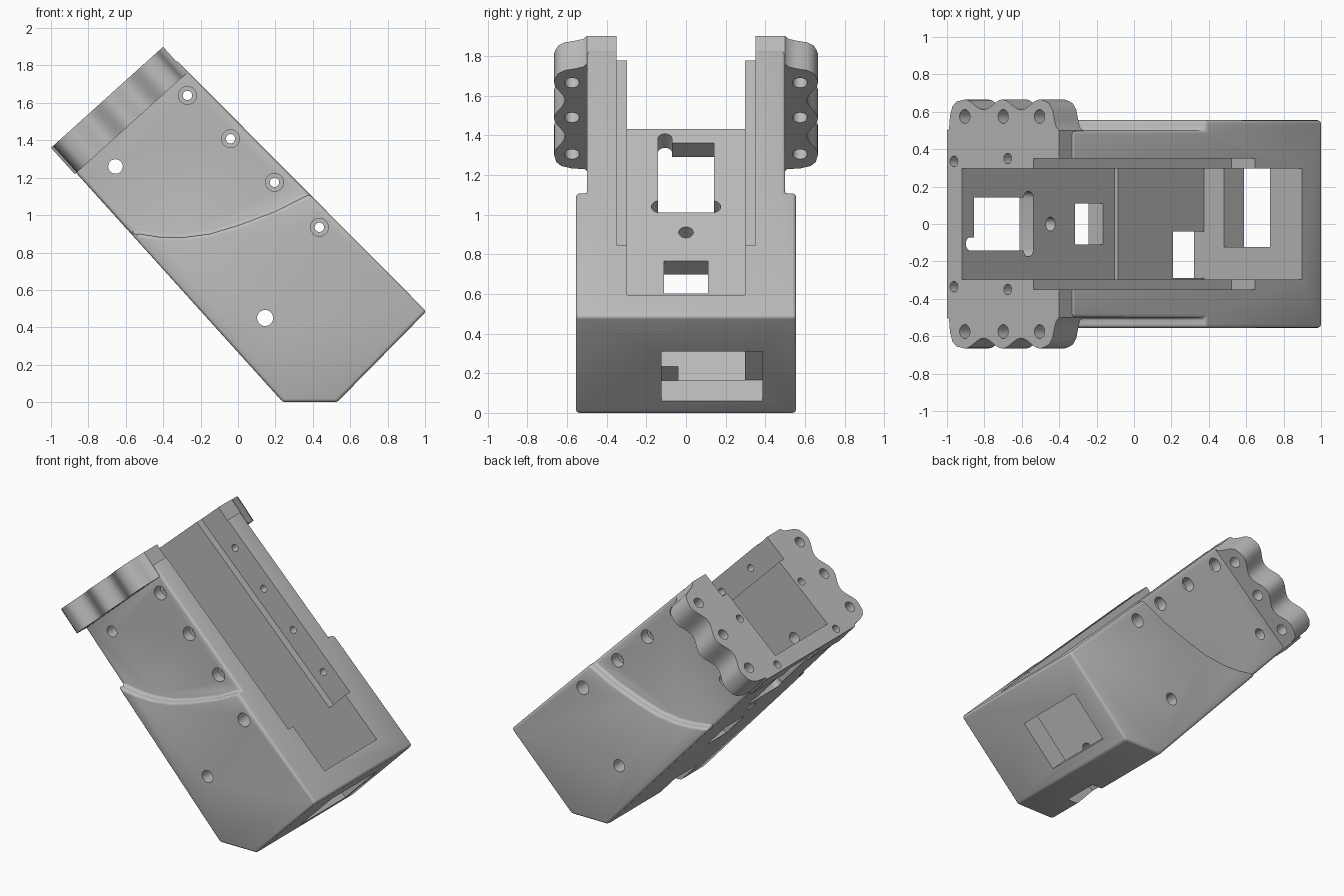
import bpy, math
from mathutils import Vector

if "Cube" in bpy.data.objects:
    bpy.data.objects.remove(bpy.data.objects["Cube"], do_unlink=True)

grey = bpy.data.materials.new("plain grey")
grey.use_nodes = True
COLOUR = (0.5, 0.5, 0.5, 1)
grey.diffuse_color = COLOUR
grey.node_tree.nodes["Principled BSDF"].inputs["Base Color"].default_value = COLOUR

X, Y, Z = Vector((1, 0, 0)), Vector((0, 1, 0)), Vector((0, 0, 1))
U = Vector((0.669, 0, -0.743))       # down the length of the housing
V = Vector((0.743, 0, 0.669))        # from its underside to its open side
CORNER = Vector((-1, 0, 1.36))


def prism(name, pts, origin, a, b, along):
    """Extrude a 2D outline lying on axes a, b."""
    if a.cross(b).dot(along) > 0:
        pts = pts[::-1] if area(pts) < 0 else pts
    else:
        pts = pts if area(pts) < 0 else pts[::-1]
    n = len(pts)
    low = [origin + a * p + b * q for p, q in pts]
    faces = [list(range(n))[::-1], list(range(n, 2 * n))]
    faces += [[i, (i + 1) % n, n + (i + 1) % n, n + i] for i in range(n)]
    mesh = bpy.data.meshes.new(name)
    mesh.from_pydata(low + [p + along for p in low], [], faces)
    mesh.materials.append(grey)
    obj = bpy.data.objects.new(name, mesh)
    bpy.context.scene.collection.objects.link(obj)
    return obj


def area(pts):
    return sum(p[0] * q[1] - q[0] * p[1] for p, q in zip(pts, pts[1:] + pts[:1]))


cutters = []


def cut(*args):
    obj = prism("cutter", *args)
    obj.hide_render = True
    cutters.append(obj)
    return obj


def side_cut(pts, y0, y1):
    return cut(pts, Y * y0, X, Z, Y * (y1 - y0))


def circle(r, n=24):
    return [(r * math.cos(math.tau * i / n), r * math.sin(math.tau * i / n)) for i in range(n)]


def boolean(obj, tool, operation):
    m = obj.modifiers.new(operation.lower(), "BOOLEAN")
    m.object, m.operation, m.solver = tool, operation, "EXACT"


# Main housing
housing = prism("housing",
                [(-0.9, 1.264), (0.24, 0), (0.53, 0), (1.007, 0.485), (-0.33, 1.83)],
                Y * -0.555, X, Z, Y * 1.11)

# Narrower upper sides, ending in a curved step
step = [(-0.75, 0.9), (-0.53, 0.9), (-0.42, 0.883), (-0.3, 0.88), (-0.15, 0.9), (0, 0.945),
        (0.2, 1.02), (0.39, 1.115), (0.6, 1.22), (0.1, 2.2), (-1.5, 2.2), (-1.5, 0.9)]
for y0, y1 in ((-0.8, -0.5), (0.5, 0.8)):
    boolean(housing, side_cut(step, y0, y1), "DIFFERENCE")
bevel = housing.modifiers.new("soft edges", "BEVEL")
bevel.width, bevel.segments = 0.025, 3
bevel.limit_method, bevel.angle_limit = "ANGLE", math.radians(30)

# End flange with three lobes on each side
LOBES = (0.128, 0.404, 0.666)
edge = [(0, 0.5), (0.015, 0.51), (0.022, 0.58), (0.04, 0.63), (0.07, 0.655)]
for i in range(25):
    s = 0.1 + 0.6 * i / 24
    edge.append((s, 0.638 + 0.028 * math.cos(math.tau * (s - 0.128) / 0.27)))
edge += [(0.735, 0.645), (0.76, 0.61), (0.772, 0.56), (0.785, 0.52), (0.807, 0.5)]
flange = prism("flange", edge + [(s, -y) for s, y in reversed(edge)], CORNER, V, Y, U * 0.19)
boolean(housing, flange, "UNION")

first = len(cutters)

# Deep channel and wider shallow channel
side_cut([(-0.99, 1.508), (-0.105, 0.535), (-0.085, 0.553), (0.375, 0.055),
          (1.105, 0.807), (-0.25, 2.2)], -0.297, 0.297)
side_cut([(-0.64, 1.88), (0.52, 0.72), (0.9, 1.1), (-0.25, 2.2)], -0.35, 0.35)


# Openings through the channel floor
def floor_cut(pts):
    """Outline given as distance along the floor and y."""
    cut(pts, CORNER - V * 0.15, U, Y, V * 0.35)


def box(u0, u1, y0, y1):
    return [(u0, y0), (u1, y0), (u1, y1), (u0, y1)]


def moved(pts, u, y):
    return [(p + u, q + y) for p, q in pts]


def slot(u, y0, y1, r):
    """Slot across the floor with rounded ends."""
    arc = [math.pi * i / 10 for i in range(11)]
    return ([(u + r * math.cos(t), y1 + r * math.sin(t)) for t in arc]
            + [(u - r * math.cos(t), y0 - r * math.sin(t)) for t in arc])


floor_cut(box(0.095, 0.53, -0.141, 0.141))
floor_cut(slot(0.53, -0.135, 0.135, 0.04))
floor_cut(moved(circle(0.036), 0.068, -0.106))
floor_cut(box(0.066, 0.12, -0.142, -0.071))
floor_cut(moved(circle(0.037), 0.705, 0))
floor_cut(box(0.9, 1.12, -0.11, 0.11))

# Notch in the floor corner and window in the lower end
side_cut([(0.21, 0.234), (0.3, 0.32), (0.44, 0.122), (0.2, -0.125), (-0.1, -0.05)], -0.29, -0.04)
side_cut([(0.43, 0.215), (0.66, -0.012), (0.91, 0.23), (0.68, 0.465)], -0.123, 0.297)
side_cut([(0.48, 0.165), (0.66, -0.012), (0.91, 0.23), (0.73, 0.415)], 0.25, 0.385)

# Screw holes through the side walls, four of them counterbored
for x, z, r in ((-0.655, 1.26, 0.039), (0.145, 0.45, 0.043)):
    side_cut(moved(circle(r), x, z), -0.8, 0.8)
for x, z in ((-0.27, 1.64), (-0.04, 1.408), (0.195, 1.175), (0.435, 0.935)):
    side_cut(moved(circle(0.025), x, z), -0.8, 0.8)
    for side in (-1, 1):
        side_cut(moved(circle(0.048), x, z), side * 0.43, side * 0.8)

# Holes in the flange: lobe holes go through, rim holes are blind
for side in (-1, 1):
    for s in LOBES:
        cut(moved(circle(0.037), s, side * 0.575), CORNER - U * 0.1, V, Y, U * 0.4)
    for s, y in ((0.05, 0.335), (0.437, 0.35)):
        cut(moved(circle(0.028), s, side * y), CORNER - U * 0.1, V, Y, U * 0.35)

for tool in cutters[first:]:
    boolean(housing, tool, "DIFFERENCE")

# Make the result final and drop the helpers
bpy.context.view_layer.update()
graph = bpy.context.evaluated_depsgraph_get()
final = bpy.data.meshes.new_from_object(housing.evaluated_get(graph))
housing.modifiers.clear()
housing.data = final
final.materials.clear()
final.materials.append(grey)
for face in final.polygons:
    face.material_index = 0
for helper in cutters + [flange]:
    bpy.data.objects.remove(helper, do_unlink=True)

bpy.ops.object.select_all(action="DESELECT")
housing.select_set(True)
bpy.context.view_layer.objects.active = housing
bpy.ops.object.shade_smooth_by_angle(angle=math.radians(35))
